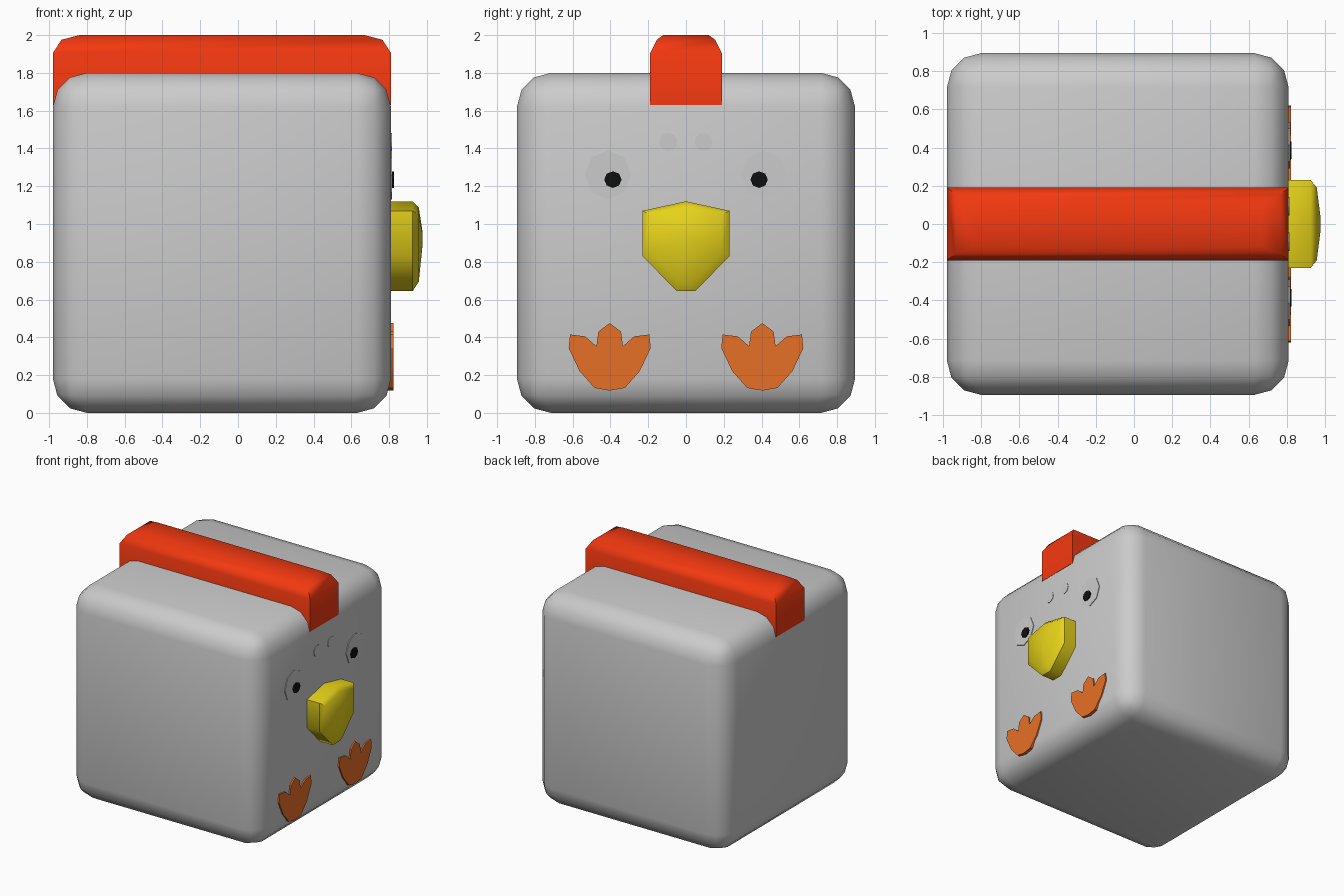
import bpy, bmesh, math

if "Cube" in bpy.data.objects:
    bpy.data.objects.remove(bpy.data.objects["Cube"])


def finish(name, bm, color=None, angle=None):
    bmesh.ops.recalc_face_normals(bm, faces=bm.faces[:])
    me = bpy.data.meshes.new(name)
    bm.to_mesh(me)
    bm.free()
    ob = bpy.data.objects.new(name, me)
    bpy.context.collection.objects.link(ob)
    if color:
        mat = bpy.data.materials.get(color[0]) or bpy.data.materials.new(color[0])
        mat.diffuse_color = (*color[1], 1)
        mat.use_nodes = True
        mat.node_tree.nodes["Principled BSDF"].inputs["Base Color"].default_value = mat.diffuse_color
        me.materials.append(mat)
    if angle:
        bpy.ops.object.select_all(action='DESELECT')
        ob.select_set(True)
        bpy.context.view_layer.objects.active = ob
        bpy.ops.object.shade_smooth_by_angle(angle=math.radians(angle))
    return ob


def loft(name, rings, color=None, angle=None):
    """Skin a list of equal-length point rings and cap both ends."""
    bm = bmesh.new()
    vr = [[bm.verts.new(p) for p in r] for r in rings]
    n = len(vr[0])
    for a, b in zip(vr, vr[1:]):
        for i in range(n):
            j = (i + 1) % n
            bm.faces.new((a[i], a[j], b[j], b[i]))
    bm.faces.new(vr[0])
    bm.faces.new(vr[-1])
    return finish(name, bm, color, angle)


def plate(name, outline, x0, x1, color=None):
    """Flat (y, z) outline standing off the face side of the body."""
    return loft(name, [[(x, y, z) for y, z in outline] for x in (x0, x1)], color, 30)


def ngon(cy, cz, ry, rz, n=8):
    return [(cy + ry * math.cos(2 * math.pi * i / n),
             cz + rz * math.sin(2 * math.pi * i / n)) for i in range(n)]


RED = ("red", (0.9, 0.04, 0.005))
YELLOW = ("yellow", (0.8, 0.65, 0.01))
ORANGE = ("orange", (0.8, 0.16, 0.02))
BLACK = ("black", (0.005, 0.005, 0.005))
CX, FACE = -0.085, 0.81

# Rounded cube body
bm = bmesh.new()
bmesh.ops.create_cube(bm, size=1)
for v in bm.verts:
    v.co = (v.co.x * 1.79 + CX, v.co.y * 1.79, v.co.z * 1.8 + 0.9)
bmesh.ops.bevel(bm, geom=bm.edges[:], offset=0.18, segments=3,
                profile=0.5, affect='EDGES')
finish("body", bm, angle=60)

# Comb running along the top, rounded at its upper edges
rings = []
for z, ix, iy in ((1.63, 0, 0), (1.905, 0, 0), (1.975, 0.045, 0.035), (2.0, 0.14, 0.07)):
    hx, hy = 0.895 - ix, 0.19 - iy
    rings.append([(CX + sx * hx, sy * hy, z)
                  for sx, sy in ((-1, -1), (1, -1), (1, 1), (-1, 1))])
loft("comb", rings, RED, 50)

# Beak: shield outline pulled out and domed
shield = [(0, 1.12), (0.23, 1.07), (0.23, 0.83), (0.05, 0.645),
          (-0.05, 0.645), (-0.23, 0.83), (-0.23, 1.07)]
bz = 0.93
loft("beak", [[(x, y * s, bz + (z - bz) * s) for y, z in shield]
              for x, s in ((0.8, 1), (0.925, 1), (0.957, 0.83), (0.977, 0.15))], YELLOW, 50)

# Half outline of a three-toed foot, mirrored below
half = [(0, 0.475), (0.06, 0.43), (0.07, 0.353), (0.13, 0.405), (0.21, 0.415),
        (0.217, 0.343), (0.16, 0.222), (0.08, 0.132), (0, 0.118)]
foot = half + [(-y, z) for y, z in half[-2:0:-1]]

# Paired face parts
for s, side in ((-1, "left"), (1, "right")):
    plate("eye_" + side, ngon(s * 0.413, 1.26, 0.122, 0.13), 0.8, 0.816)
    plate("pupil_" + side, ngon(s * 0.387, 1.235, 0.046, 0.044), 0.8, 0.826, BLACK)
    plate("nostril_" + side, ngon(s * 0.093, 1.435, 0.048, 0.048, 12), 0.8, 0.814)
    plate("foot_" + side, [(y + s * 0.404, z) for y, z in foot], 0.795, 0.822, ORANGE)
